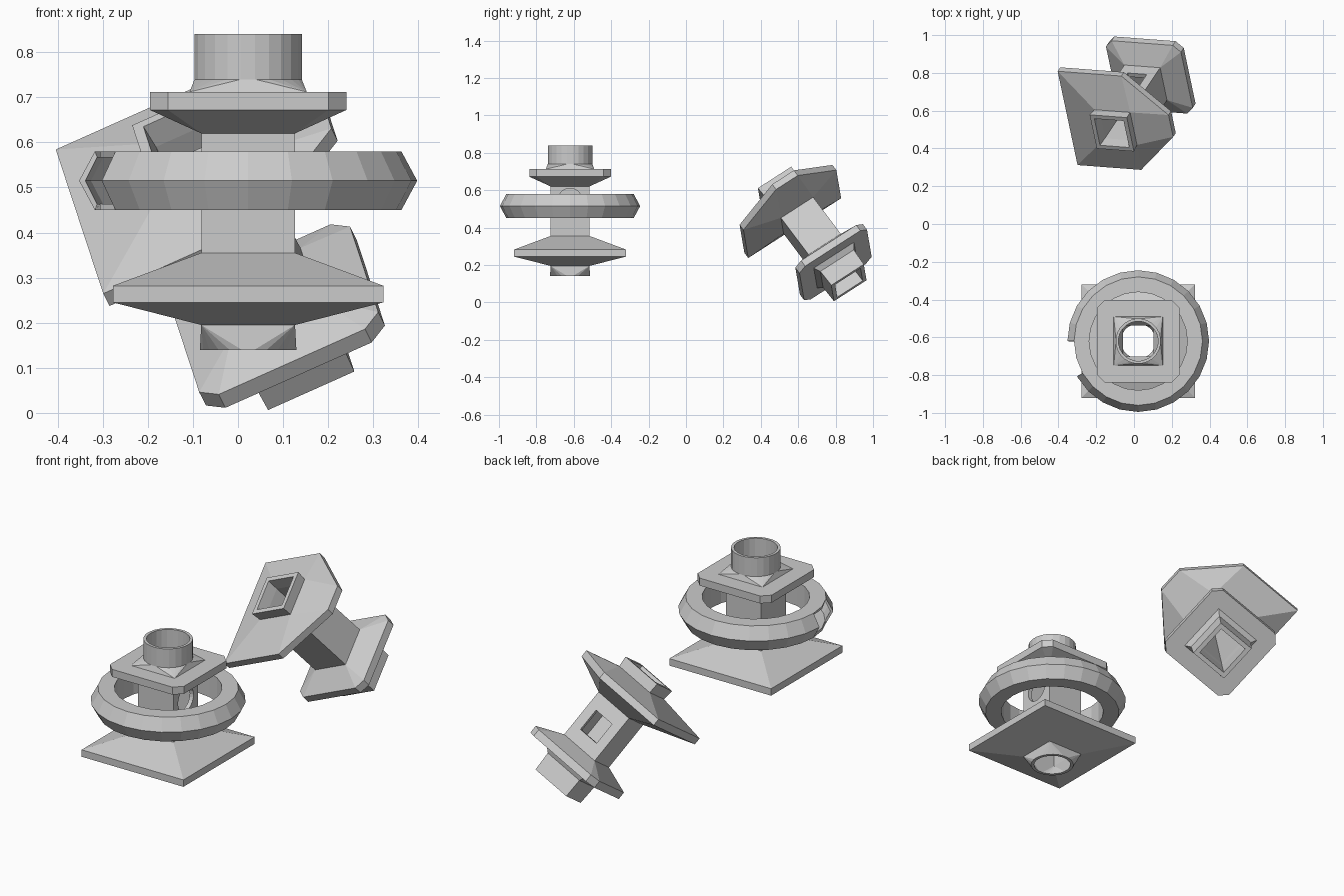
import bpy, bmesh, math
from mathutils import Matrix, Vector

if "Cube" in bpy.data.objects:
    bpy.data.objects.remove(bpy.data.objects["Cube"])


def square(h, z, c=0.0, chamfers=None):
    """24-point square section; chamfer per corner (++, -+, --, +-)."""
    ch = chamfers or [c] * 4
    pts = []
    for (sx, sy), c in zip(((1, 1), (-1, 1), (-1, -1), (1, -1)), ch):
        a = Vector((sx * h, sy * (h - c), z))
        b = Vector((sx * (h - c), sy * h, z))
        if sx * sy < 0:
            a, b = b, a
        pts += [a.copy() for _ in range(3)] + [b.copy() for _ in range(3)]
    return pts


def circle(r, z):
    return [Vector((r * math.cos(a), r * math.sin(a), z))
            for a in (math.radians(45 + 90 * k + (j - 2.5) * 15)
                      for k in range(4) for j in range(6))]


def make_object(name, bm):
    me = bpy.data.meshes.new(name)
    bm.to_mesh(me)
    bm.free()
    ob = bpy.data.objects.new(name, me)
    bpy.context.scene.collection.objects.link(ob)
    return ob


def loft_tube(name, sections):
    """Skin the outer sections up and inner sections down into a closed tube."""
    bm = bmesh.new()
    loops = [[bm.verts.new(p) for p in s] for s in sections]
    for i, lo in enumerate(loops):
        hi = loops[(i + 1) % len(loops)]
        for j in range(24):
            k = (j + 1) % 24
            bm.faces.new((lo[j], lo[k], hi[k], hi[j]))
    bmesh.ops.remove_doubles(bm, verts=bm.verts[:], dist=1e-5)
    bmesh.ops.recalc_face_normals(bm, faces=bm.faces[:])
    return make_object(name, bm)


def cut(ob, cutter_bm):
    cutter = make_object("window_cutter", cutter_bm)
    cutter.hide_render = True
    mod = ob.modifiers.new("window", 'BOOLEAN')
    mod.object, mod.solver, mod.operation = cutter, 'EXACT', 'DIFFERENCE'
    bpy.context.view_layer.objects.active = ob
    bpy.ops.object.modifier_apply(modifier="window")
    bpy.data.objects.remove(cutter)


def body(foot, cap, plate_chamfers=None):
    """Shared outer profile: foot, wide plate, column, upper plate, cap."""
    return foot + [
        square(.104, .195),
        square(.30, .245, chamfers=plate_chamfers),
        square(.30, .282, chamfers=plate_chamfers),
        square(.104, .355), square(.104, .62),
        square(.218, .672, .04), square(.218, .712, .04),
        square(.13, .712)] + cap


# Upright body with round ends
upright = loft_tube("upright_body", body(
    [circle(.108, .14)],
    [circle(.12, .74), circle(.12, .84), circle(.105, .84), circle(.105, .74),
     square(.082, .70), square(.082, .20), circle(.092, .14)]))
bm = bmesh.new()
bmesh.ops.create_cone(bm, cap_ends=True, segments=24, radius1=.065, radius2=.065, depth=.1,
                      matrix=Matrix.Translation((.1, 0, .545)) @ Matrix.Rotation(math.pi / 2, 4, 'Y'))
cut(upright, bm)
upright.location = (.0225, -.62, 0)

# Floating hollow ring with two outer segments missing
N = 24
profile = [(.26, .45), (.34, .45), (.375, .515), (.34, .58), (.26, .58)]
bm = bmesh.new()
rings = [[bm.verts.new((r * math.cos(2 * math.pi * i / N), r * math.sin(2 * math.pi * i / N), z))
          for r, z in profile] for i in range(N)]
gap = []
for i in range(N):
    a, b = rings[i], rings[(i + 1) % N]
    for j in range(5):
        k = (j + 1) % 5
        f = bm.faces.new((a[j], b[j], b[k], a[k]))
        if i in (12, 13) and j in (1, 2):
            gap.append(f)
bmesh.ops.recalc_face_normals(bm, faces=bm.faces[:])
bmesh.ops.delete(bm, geom=gap, context='FACES')
ring = make_object("floating_ring", bm)
ring.location = (.0225, -.62, 0)
shell = ring.modifiers.new("shell", 'SOLIDIFY')
shell.thickness, shell.offset = .014, -1

# Tilted body: same profile upside down, square ends, two clipped plate corners
tilted = loft_tube("tilted_body", body(
    [square(.108, .14)],
    [square(.108, .74), square(.105, .84), square(.082, .84), square(.082, .74),
     square(.08, .70), square(.08, .20), square(.085, .14)],
    [.23, 0, 0, .23]))
bm = bmesh.new()
bmesh.ops.create_cube(bm, size=1, matrix=Matrix.Translation((0, -.1, .49)) @
                      Matrix.Diagonal((.11, .1, .12, 1)))
cut(tilted, bm)

# Place by its own axes: u across, w from small end to wide end
u = Vector((.911, -.069, .407)).normalized()
w = Vector((-.373, -.556, .741))
w = (w - u * w.dot(u)).normalized()
v = w.cross(u)
base = Vector((.144, .871, .105))
frame = Matrix((u, -v, -w)).transposed().to_4x4()
tilted.matrix_world = Matrix.Translation(base) @ frame @ Matrix.Translation((0, 0, -.84))
